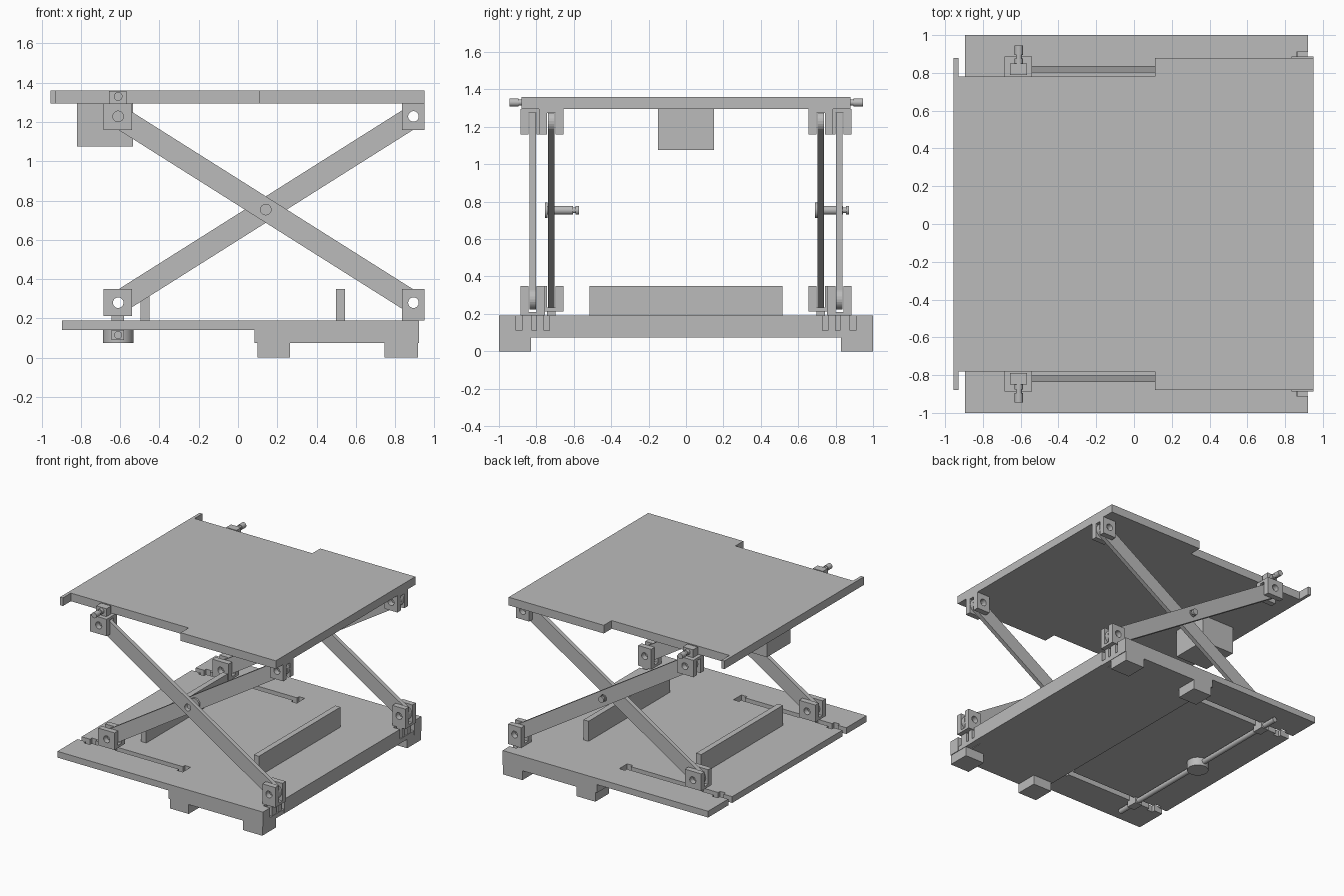
import bpy
from math import cos, sin, pi, atan2, hypot
from mathutils import Matrix

cube = bpy.data.objects.get("Cube")
if cube:
    bpy.data.objects.remove(cube, do_unlink=True)

grey = bpy.data.materials.new("plain grey")
grey.use_nodes = True
grey.diffuse_color = (0.5, 0.5, 0.5, 1)
grey.node_tree.nodes["Principled BSDF"].inputs["Base Color"].default_value = (0.5, 0.5, 0.5, 1)


def finish(obj, name):
    obj.name = name
    obj.data.name = name
    obj.data.materials.clear()
    obj.data.materials.append(grey)
    return obj


def box(name, x, y, z):
    """Box from its (low, high) range on each axis."""
    spans = (x, y, z)
    bpy.ops.mesh.primitive_cube_add(size=1)
    obj = bpy.context.object
    move = Matrix.Translation([(a + b) / 2 for a, b in spans])
    obj.data.transform(move @ Matrix.Diagonal([abs(b - a) for a, b in spans] + [1]))
    return finish(obj, name)


def rod(name, x, z, y0, y1, r):
    """Round bar running along y."""
    bpy.ops.mesh.primitive_cylinder_add(vertices=32, radius=r, depth=y1 - y0)
    obj = bpy.context.object
    obj.data.transform(Matrix.Translation((x, (y0 + y1) / 2, z)) @ Matrix.Rotation(pi / 2, 4, 'X'))
    bpy.ops.object.shade_smooth_by_angle()
    return finish(obj, name)


def circle(x, y, r=0.027, n=24):
    return [(x + r * cos(2 * pi * i / n), y + r * sin(2 * pi * i / n)) for i in range(n)]


def sheet(name, loops, low, high, upright=False):
    """Extrude an outline with holes along z, or along y when upright."""
    curve = bpy.data.curves.new(name, 'CURVE')
    curve.dimensions = '2D'
    curve.fill_mode = 'BOTH'
    curve.extrude = (high - low) / 2
    for loop in loops:
        spline = curve.splines.new('POLY')
        spline.points.add(len(loop) - 1)
        for point, (a, b) in zip(spline.points, loop):
            point.co = (a, b, 0, 1)
        spline.use_cyclic_u = True
    temp = bpy.data.objects.new("temp", curve)
    bpy.context.collection.objects.link(temp)
    graph = bpy.context.evaluated_depsgraph_get()
    mesh = bpy.data.meshes.new_from_object(temp.evaluated_get(graph))
    bpy.data.objects.remove(temp, do_unlink=True)
    bpy.data.curves.remove(curve)
    mid = (low + high) / 2
    if upright:
        mesh.transform(Matrix.Translation((0, mid, 0)) @ Matrix.Rotation(pi / 2, 4, 'X'))
    else:
        mesh.transform(Matrix.Translation((0, 0, mid)))
    mesh.shade_flat()
    obj = bpy.data.objects.new(name, mesh)
    bpy.context.collection.objects.link(obj)
    return finish(obj, name)


def mirrored(half):
    return half + [(x, -y) for x, y in reversed(half)]


def rect(x0, x1, y0, y1):
    return [(x0, y0), (x1, y0), (x1, y1), (x0, y1)]


INNER, OUTER = 0.72, 0.82         # lane of each scissor arm
LEFT, RIGHT = -0.61, 0.893        # pivot columns
LOW, HIGH = 0.28, 1.228           # pivot heights
MID = ((LEFT + RIGHT) / 2, (LOW + HIGH) / 2)

# Platform with narrowed end and end lip
sheet("platform", [mirrored([(-0.955, 0.88), (-0.93, 0.88), (-0.93, 0.78), (0.11, 0.78),
                             (0.11, 0.88), (0.95, 0.88)])], 1.295, 1.36)
box("platform_weight", (-0.82, -0.535), (-0.15, 0.15), (1.075, 1.295))

# Base: thin slotted half and thick notched half
slot_in = [(-0.895, 0.695), (-0.82, 0.695), (-0.82, 0.67), (-0.77, 0.67), (-0.77, 0.695),
           (0, 0.695), (0, 0.67), (0.05, 0.67)]
slot_out = [(x, 2 * INNER - y) for x, y in reversed(slot_in)]
sheet("base_slotted", [mirrored(slot_in + slot_out + [(-0.895, 1), (0.085, 1)])], 0.14, 0.19)
sheet("base_thick", [mirrored([(0.085, 1), (0.92, 1), (0.92, 0.91), (0.86, 0.91),
                               (0.86, 0.73), (0.92, 0.73)])], 0.075, 0.19)
for x in (-0.495, 0.5):
    box("stop_bar", (x, x + 0.045), (-0.515, 0.515), (0.19, 0.35))


def clevis(name, x0, x1, z0, z1, pivot, y, web_at_top):
    """Two drilled cheeks joined by a web."""
    for side in (-1, 1):
        a, b = sorted((y + side * 0.022, y + side * 0.066))
        sheet(name + "_cheek", [rect(x0, x1, z0, z1), circle(*pivot)], a, b, True)
    web = (z1 - 0.02, z1) if web_at_top else (z0, z0 + 0.02)
    box(name + "_web", (x0, x1), (y - 0.03, y + 0.03), web)


def arm(name, start, end, y):
    """Round-ended drilled bar between two pivots."""
    turn = atan2(end[1] - start[1], end[0] - start[0])
    outline = []
    for (px, pz), offset in ((end, -pi / 2), (start, pi / 2)):
        for i in range(13):
            t = turn + offset + pi * i / 12
            outline.append((px + 0.057 * cos(t), pz + 0.057 * sin(t)))
    holes = [circle(*start), circle(*end), circle(*MID)]
    sheet(name, [outline] + holes, y - 0.017, y + 0.017, True)


for s in (-1, 1):
    inner, outer = s * INNER, s * OUTER

    # Feet
    for x0, x1 in ((0.1, 0.265), (0.745, 0.915)):
        box("foot", (x0, x1), sorted((s * 0.828, s)), (0, 0.075))

    # Scissor arms
    arm("inner_arm", (LEFT, LOW), (RIGHT, HIGH), inner)
    arm("outer_arm", (LEFT, HIGH), (RIGHT, LOW), outer)

    # Fixed brackets, with the lower one pinned into the base notch
    clevis("upper_fixed_bracket", 0.835, 0.95, 1.16, 1.295, (RIGHT, HIGH), inner, True)
    clevis("lower_fixed_bracket", 0.835, 0.95, 0.19, 0.35, (RIGHT, LOW), outer, False)
    for a, b in ((0.76, 0.8), (0.823, 0.877)):
        box("bracket_pin", (0.87, 0.915), sorted((s * a, s * b)), (0.11, 0.19))
    box("bracket_foot", (0.865, 0.918), sorted((s * 0.73, s * 0.91)), (0.075, 0.11))

    # Lower slider running in the base slot
    clevis("lower_slider", -0.685, -0.54, 0.213, 0.35, (LEFT, LOW), inner, False)
    box("slider_stem", (-0.645, -0.58), (inner - 0.022, inner + 0.022), (0.09, 0.215))
    box("slider_nut", (-0.645, -0.58), (inner - 0.045, inner + 0.045), (0.09, 0.138))

    # Upper slider with its side peg
    clevis("upper_slider", -0.685, -0.54, 1.16, 1.295, (LEFT, HIGH), outer, True)
    box("slider_block", (-0.657, -0.567), (outer - 0.03, outer + 0.03), (1.295, 1.358))
    y0, y1 = sorted((s * 0.84, s * 0.945))
    rod("slider_peg", LEFT, 1.33, y0, y1, 0.016)
    for a, b in ((0.85, 0.875), (0.895, 0.945)):
        y0, y1 = sorted((s * a, s * b))
        rod("peg_collar", LEFT, 1.33, y0, y1, 0.022)

# Centre pivot pins
for y in (-0.755, 0.69):
    rod("pivot_head", *MID, y, y + 0.015, 0.042)
    rod("pivot_pin", *MID, y, y + 0.15, 0.024)
    rod("pivot_neck", *MID, y + 0.15, y + 0.165, 0.016)
    rod("pivot_tip", *MID, y + 0.165, y + 0.182, 0.024)

# Cross rod under the base with its round handwheel
rod("cross_rod", LEFT, 0.115, -0.88, 0.88, 0.02)
bpy.ops.mesh.primitive_cylinder_add(vertices=40, radius=0.078, depth=0.07)
wheel = bpy.context.object
wheel.data.transform(Matrix.Translation((LEFT, 0, 0.11)))
bpy.ops.object.shade_smooth_by_angle()
finish(wheel, "handwheel")
